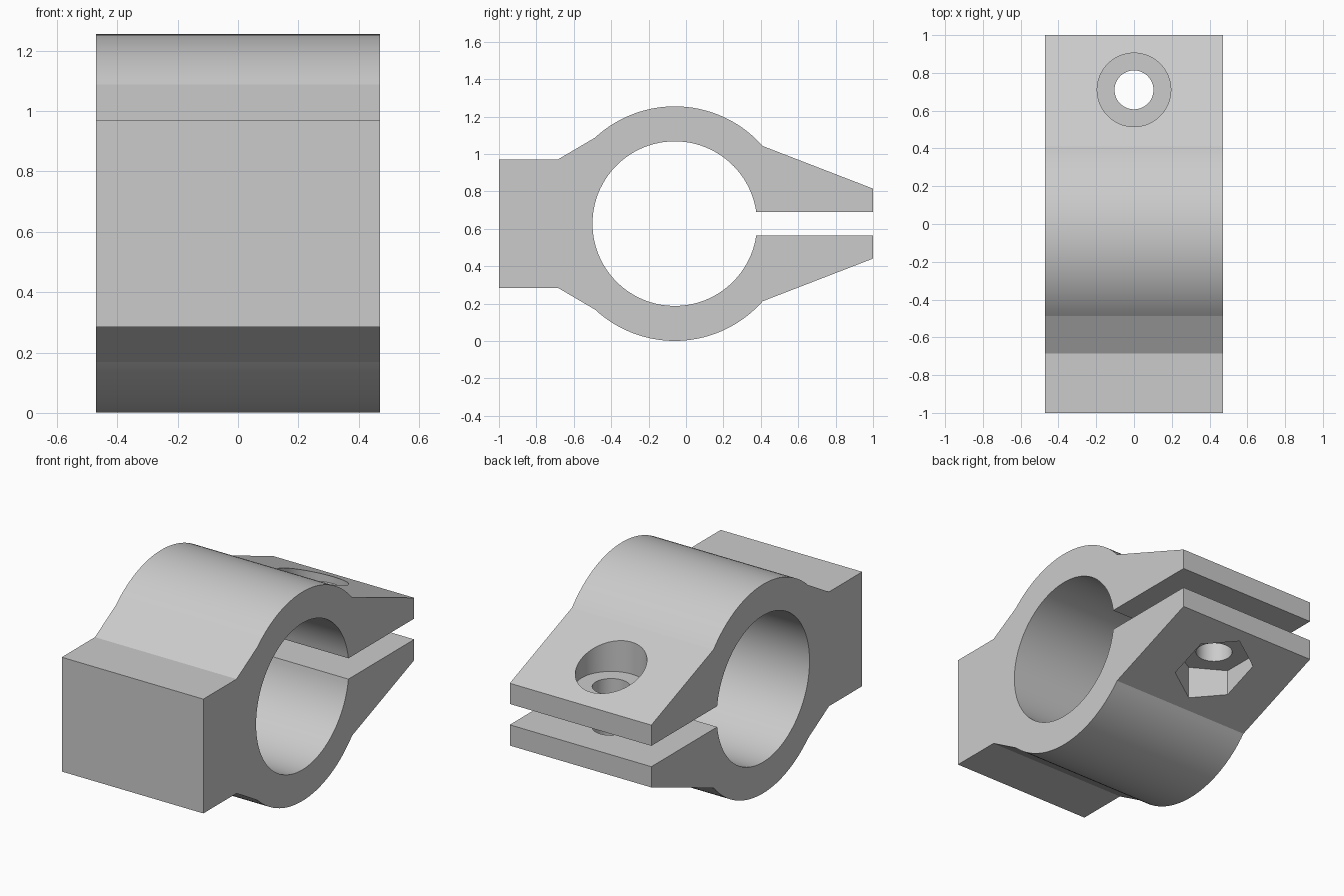
import bpy, bmesh
from math import radians, pi, sin, cos, atan2, hypot

cube = bpy.data.objects.get("Cube")
if cube:
    bpy.data.objects.remove(cube)

HALF_W = 0.47               # half width along x
CY, CZ = -0.06, 0.628       # bore axis
R_OUT, R_IN = 0.627, 0.44
BOLT_Y = 0.71

grey = bpy.data.materials.new("light_grey")
grey.use_nodes = True
colour = (0.6, 0.6, 0.6, 1)
grey.diffuse_color = colour
grey.node_tree.nodes["Principled BSDF"].inputs["Base Color"].default_value = colour


def arc(radius, start, end, steps):
    """Points around the bore axis, as (y, height above the axis)."""
    return [(CY + radius * cos(start + (end - start) * i / steps),
             radius * sin(start + (end - start) * i / steps))
            for i in range(steps + 1)]


def new_object(name, bm):
    bmesh.ops.recalc_face_normals(bm, faces=bm.faces)
    mesh = bpy.data.meshes.new(name)
    bm.to_mesh(mesh)
    bm.free()
    mesh.materials.append(grey)
    obj = bpy.data.objects.new(name, mesh)
    bpy.context.collection.objects.link(obj)
    return obj


def prism(name, radius, sides, z0, z1, turn=0):
    """Upright prism on the bolt axis, used as a cutter."""
    bm = bmesh.new()
    ring = [bm.verts.new((radius * cos(turn + 2 * pi * i / sides),
                          BOLT_Y + radius * sin(turn + 2 * pi * i / sides), z0))
            for i in range(sides)]
    face = bm.faces.new(ring)
    out = bmesh.ops.extrude_face_region(bm, geom=[face])
    top = [v for v in out["geom"] if isinstance(v, bmesh.types.BMVert)]
    bmesh.ops.translate(bm, verts=top, vec=(0, 0, z1 - z0))
    obj = new_object(name, bm)
    obj.hide_render = True
    return obj


# Upper half of the clamp profile, from the slot round to the mounting block
slot = 0.0625
outer_start = atan2(0.415, 0.47)
outer_end = atan2(0.46, -0.426)
bore_start = atan2(slot, (R_IN ** 2 - slot ** 2) ** 0.5)
outside = [(1, slot), (1, 0.187)]
outside += arc(R_OUT, outer_start, outer_end, 32)
outside += [(-0.685, 0.343), (-1, 0.343)]
bore = arc(R_IN, bore_start, 2 * pi - bore_start, 96)
mirrored = [(y, -h) for y, h in reversed(outside)]
profile = outside + mirrored + bore[::-1]

# Clamp body: extrude the profile across the width
bm = bmesh.new()
face = bm.faces.new([bm.verts.new((-HALF_W, y, CZ + h)) for y, h in profile])
out = bmesh.ops.extrude_face_region(bm, geom=[face])
side = [v for v in out["geom"] if isinstance(v, bmesh.types.BMVert)]
bmesh.ops.translate(bm, verts=side, vec=(2 * HALF_W, 0, 0))
clamp = new_object("clamp_body", bm)

# Bolt hole, round head recess above, hexagonal nut pocket below
cutters = [
    prism("bolt_hole_cutter", 0.103, 48, -0.2, 1.5),
    prism("head_recess_cutter", 0.195, 64, 0.81, 1.5),
    prism("nut_pocket_cutter", 0.225, 6, -0.2, 0.442, pi / 2),
]
bpy.ops.object.select_all(action="DESELECT")
clamp.select_set(True)
bpy.context.view_layer.objects.active = clamp
for cutter in cutters:
    mod = clamp.modifiers.new(cutter.name, "BOOLEAN")
    mod.operation = "DIFFERENCE"
    mod.solver = "EXACT"
    mod.object = cutter
    bpy.ops.object.modifier_apply(modifier=mod.name)
    bpy.data.objects.remove(cutter)

bpy.ops.object.shade_smooth_by_angle(angle=radians(10))
